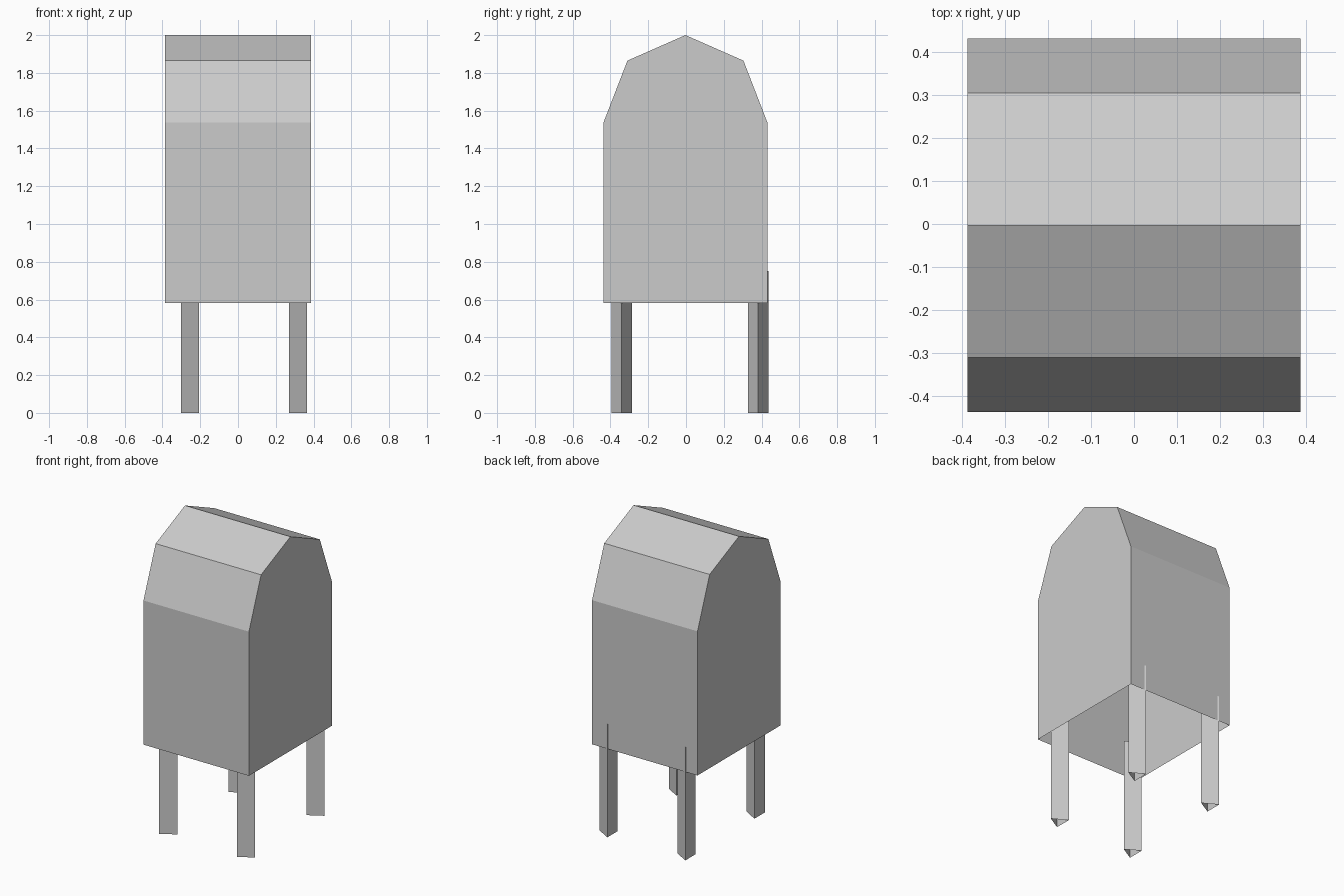
import bpy
import bmesh
from math import pi, cos, sin

if "Cube" in bpy.data.objects:
    bpy.data.objects.remove(bpy.data.objects["Cube"])


def extrude_shell(name, points, direction, skip_edges=(), caps=True):
    """Extrude a closed outline into a thin shell, optionally leaving sides or ends open."""
    bm = bmesh.new()
    start = [bm.verts.new(p) for p in points]
    end = [bm.verts.new([a + d for a, d in zip(p, direction)]) for p in points]
    n = len(points)
    for i in range(n):
        if i not in skip_edges:
            j = (i + 1) % n
            bm.faces.new((start[i], start[j], end[j], end[i]))
    if caps:
        bm.faces.new(start[::-1])
        bm.faces.new(end)
    bmesh.ops.recalc_face_normals(bm, faces=bm.faces)
    mesh = bpy.data.meshes.new(name)
    bm.to_mesh(mesh)
    bm.free()
    obj = bpy.data.objects.new(name, mesh)
    bpy.context.collection.objects.link(obj)
    return obj


# Box with faceted roof: y-z outline pushed along x, open underneath
HALF_WIDTH = 0.386
CENTRE_Y = -0.003
outline = [(-0.434, 0.583), (-0.434, 1.537), (-0.307, 1.865), (0, 2.0),
           (0.307, 1.865), (0.434, 1.537), (0.434, 0.583)]
extrude_shell("box_body",
              [(-HALF_WIDTH, y + CENTRE_Y, z) for y, z in outline],
              (2 * HALF_WIDTH, 0, 0),
              skip_edges={len(outline) - 1})

# Four three-sided hollow legs, one corner pointing to +x
LEG_RADIUS = 0.063
LEG_HEIGHT = 0.75
for side, x in (("left", -0.269), ("right", 0.302)):
    for end, y in (("front", -0.341), ("back", 0.382)):
        triangle = [(x + LEG_RADIUS * cos(k * 2 * pi / 3),
                     y + LEG_RADIUS * sin(k * 2 * pi / 3), 0) for k in range(3)]
        extrude_shell(f"{end}_{side}_leg", triangle, (0, 0, LEG_HEIGHT), caps=False)
